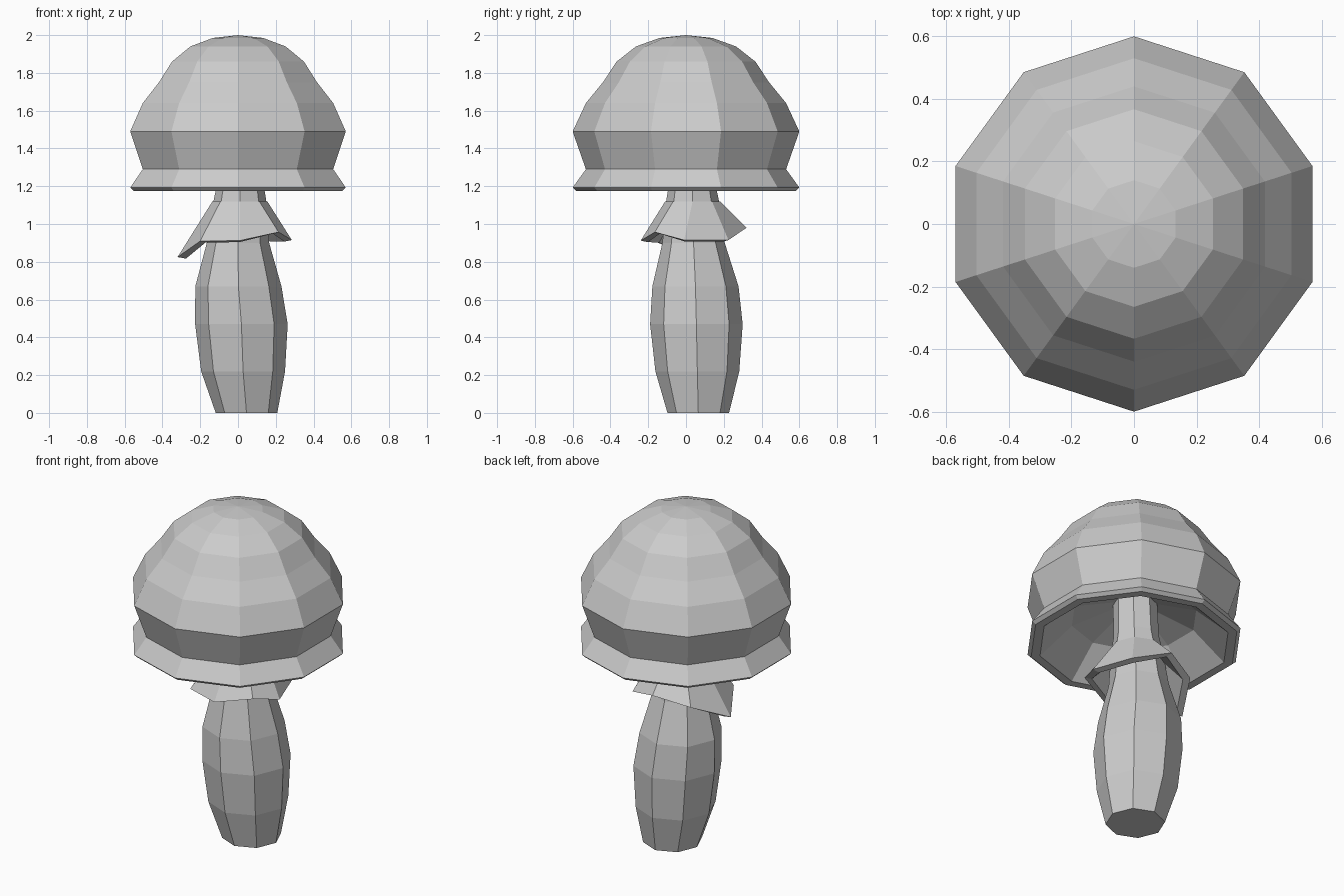
import bpy, bmesh
from math import sin, cos, radians, pi

cube = bpy.data.objects.get("Cube")
if cube:
    bpy.data.objects.remove(cube)

grey = bpy.data.materials.new("plain grey")
grey.use_nodes = True
color = (0.6, 0.6, 0.6, 1)
grey.diffuse_color = color
grey.node_tree.nodes["Principled BSDF"].inputs["Base Color"].default_value = color


def ring(sides, radius, z, x=0, y=0, start=0):
    """Points of a level polygon."""
    return [(x + radius * cos(start + 2 * pi * i / sides),
             y + radius * sin(start + 2 * pi * i / sides), z) for i in range(sides)]


def loft(name, rings, cap_ends=True):
    """Skin a stack of rings with flat quads."""
    bm = bmesh.new()
    loops = [[bm.verts.new(p) for p in r] for r in rings]
    for a, b in zip(loops, loops[1:]):
        n = len(a)
        for i in range(n):
            j = (i + 1) % n
            bm.faces.new((a[i], a[j], b[j], b[i]))
    if cap_ends:
        bm.faces.new(loops[0][::-1])
        bm.faces.new(loops[-1])
    bmesh.ops.remove_doubles(bm, verts=bm.verts, dist=0.0005)
    bmesh.ops.recalc_face_normals(bm, faces=bm.faces)
    mesh = bpy.data.meshes.new(name)
    bm.to_mesh(mesh)
    bm.free()
    mesh.materials.append(grey)
    obj = bpy.data.objects.new(name, mesh)
    bpy.context.collection.objects.link(obj)
    return obj


# Cap: ten-sided dome with a pinched waist, a thin lip and a hollow underside
cap_profile = [(0.1, 1.42), (0.35, 1.34), (0.53, 1.175), (0.58, 1.175), (0.6, 1.193),
               (0.53, 1.29), (0.6, 1.49), (0.53, 1.64), (0.44, 1.75),
               (0.367, 1.86), (0.265, 1.94), (0.14, 1.985), (0, 2.0)]
loft("cap", [ring(10, r, z, start=pi / 2) for r, z in cap_profile], cap_ends=False)

# Stem: leaning eight-sided bulb, narrowing into the cap
stem_levels = [(0.163, 0, 0.045, 0.065), (0.222, 0.22, 0.027, 0.06),
               (0.245, 0.47, 0.018, 0.055), (0.228, 0.67, 0.002, 0.05),
               (0.165, 0.9, 0, 0.04), (0.14, 1.12, 0.01, 0.035),
               (0.125, 1.2, 0.012, 0.033), (0.12, 1.45, 0.01, 0.02)]
loft("stem", [ring(8, r, z, x, y) for r, z, x, y in stem_levels])

# Skirt: uneven flared collar hanging from the stem
hem = [(0.285, -0.01, 0.915), (0.2, 0.225, 0.915), (0, 0.32, 0.98), (-0.2, 0.24, 0.93),
       (-0.32, 0.03, 0.825), (-0.2, -0.17, 0.91), (0.01, -0.24, 0.912), (0.215, -0.165, 0.957)]
hem_inside = [(x * 0.86, 0.03 + (y - 0.03) * 0.86, z - 0.008) for x, y, z in hem]
loft("skirt", [ring(8, 0.145, 1.12, 0.01, 0.035), hem, hem_inside,
               ring(8, 0.13, 1.05, 0.01, 0.035)], cap_ends=False)
